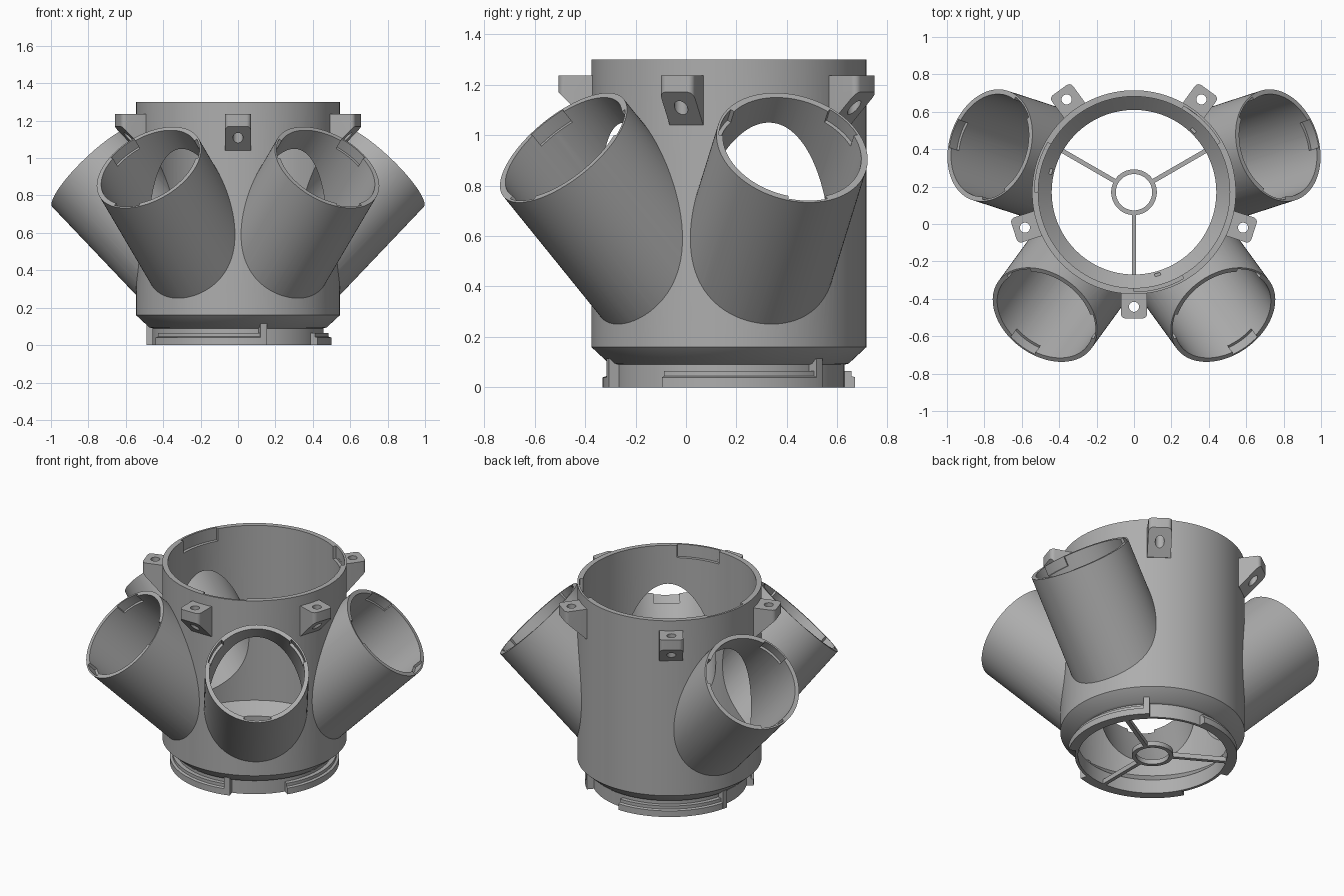
import bpy, bmesh, math
from mathutils import Matrix, Vector

cube = bpy.data.objects.get("Cube")
if cube:
    bpy.data.objects.remove(cube)

grey = bpy.data.materials.new("plain_grey")
grey.use_nodes = True
colour = (0.42, 0.42, 0.42, 1)
grey.diffuse_color = colour
grey.node_tree.nodes["Principled BSDF"].inputs["Base Color"].default_value = colour

BASE = Matrix.Translation((0, 0.17, 0))      # axis of the main drum
ARM_ANGLES = (18, -54, -126, 162)
BRACKET_ANGLES = (-90, -18, 54, 126, 198)
LOCKS = (0, 120, 240)


def finish(name, bm, matrix):
    bmesh.ops.recalc_face_normals(bm, faces=bm.faces)
    mesh = bpy.data.meshes.new(name)
    bm.to_mesh(mesh)
    bm.free()
    mesh.transform(matrix)
    mesh.materials.append(grey)
    ob = bpy.data.objects.new(name, mesh)
    bpy.context.collection.objects.link(ob)
    return ob


def revolve(name, profile, matrix=BASE, start=0, sweep=360, solid=False, steps=None):
    """Turn an (r, z) outline; solid fills the core, a short sweep gets end caps."""
    bm = bmesh.new()
    full = sweep == 360
    n = steps or (128 if full else max(2, int(sweep / 3)))
    rings = []
    for i in range(n if full else n + 1):
        a = math.radians(start + sweep * i / n)
        rings.append([bm.verts.new((r * math.cos(a), r * math.sin(a), z)) for r, z in profile])
    count = len(profile)
    for i in range(n):
        p, q = rings[i], rings[(i + 1) % len(rings)]
        for j in range(count - 1 if solid else count):
            k = (j + 1) % count
            bm.faces.new((p[j], q[j], q[k], p[k]))
    if solid:
        bm.faces.new([r[0] for r in rings])
        bm.faces.new([r[-1] for r in rings])
    elif not full:
        bm.faces.new(rings[0])
        bm.faces.new(rings[-1])
    return finish(name, bm, matrix)


def sector(name, r0, r1, z0, z1, start, sweep, matrix=BASE):
    return revolve(name, [(r0, z0), (r1, z0), (r1, z1), (r0, z1)], matrix, start, sweep)


def combine(target, other, operation):
    mod = target.modifiers.new("cut", 'BOOLEAN')
    mod.operation, mod.solver, mod.object = operation, 'EXACT', other
    bpy.context.view_layer.objects.active = target
    bpy.ops.object.modifier_apply(modifier=mod.name)
    bpy.data.objects.remove(other)


def spin(angle):
    return BASE @ Matrix.Rotation(math.radians(angle), 4, 'Z')


def arm_matrix(angle):
    """Local z runs up and out along the arm at 45 degrees."""
    local = Matrix(((0, -1, 1), (math.sqrt(2), 0, 0), (0, 1, 1))) * math.sqrt(0.5)
    return spin(angle) @ Matrix.Translation((0.25, 0, 0.39)) @ local.to_4x4()


# Drum and four slanted arms, joined as solids
drum = revolve("drum_with_arms", [(0.458, 0), (0.458, 0.09), (0.475, 0.095),
                                  (0.545, 0.16), (0.545, 1.3)], solid=True)
ARM_LENGTH = 0.792
for angle in ARM_ANGLES:
    arm = revolve("arm", [(0.307, 0), (0.307, ARM_LENGTH)], arm_matrix(angle),
                  solid=True, steps=96)
    combine(drum, arm, 'UNION')

# Hollow out the drum and arms
core = revolve("core", [(0.44, -0.1), (0.44, 0.09), (0.512, 0.16), (0.512, 1.4)], solid=True)
combine(drum, core, 'DIFFERENCE')
for angle in ARM_ANGLES:
    bore = revolve("bore", [(0.281, 0.01), (0.281, ARM_LENGTH + 0.1)], arm_matrix(angle),
                   solid=True, steps=96)
    combine(drum, bore, 'DIFFERENCE')

# Locking notches inside every mouth
for lock in LOCKS:
    notch = sector("notch", 0.48, 0.532, 1.22, 1.4, 30 + lock, 30)
    combine(drum, notch, 'DIFFERENCE')
    for angle in ARM_ANGLES:
        notch = sector("notch", 0.26, 0.297, ARM_LENGTH - 0.06, ARM_LENGTH + 0.1,
                       14 + lock, 32, arm_matrix(angle))
        combine(drum, notch, 'DIFFERENCE')
parts = [drum]

# Twist-lock ramps and stops around the base collar
for lock in LOCKS:
    parts.append(revolve("lock_ramp", [(0.45, 0), (0.5, 0), (0.5, 0.04), (0.485, 0.045),
                                       (0.485, 0.065), (0.45, 0.065)],
                         start=-32 + lock, sweep=77))
    parts.append(sector("lock_stop", 0.45, 0.5, 0, 0.115, 44 + lock, 4))

# Three-spoke support in the base
parts.append(revolve("hub_ring", [(0.097, 0), (0.122, 0), (0.122, 0.03), (0.097, 0.03)]))
for angle in (-90, 30, 150):
    bm = bmesh.new()
    bmesh.ops.create_cube(bm, size=1)
    bmesh.ops.scale(bm, vec=(0.34, 0.024, 0.03), verts=bm.verts)
    parts.append(finish("spoke", bm, spin(angle) @ Matrix.Translation((0.28, 0, 0.015))))

# Pierced brackets below the rim
for angle in BRACKET_ANGLES:
    bm = bmesh.new()
    side = [bm.verts.new((x, -0.07, z)) for x, z in
            ((0.53, 1.235), (0.675, 1.235), (0.675, 1.17), (0.545, 1.04), (0.53, 1.04))]
    face = bm.faces.new(side)
    grown = bmesh.ops.extrude_face_region(bm, geom=[face])["geom"]
    bmesh.ops.translate(bm, vec=Vector((0, 0.14, 0)),
                        verts=[v for v in grown if isinstance(v, bmesh.types.BMVert)])
    corners = [e for e in bm.edges if all(v.co.x > 0.67 for v in e.verts)
               and abs(e.verts[0].co.z - e.verts[1].co.z) > 0.01]
    bmesh.ops.bevel(bm, geom=corners, offset=0.025, segments=5, profile=0.5, affect='EDGES')
    bracket = finish("bracket", bm, spin(angle))
    hole = revolve("hole", [(0.027, 0.9), (0.027, 1.4)],
                   spin(angle) @ Matrix.Translation((0.613, 0, 0)), solid=True, steps=32)
    combine(bracket, hole, 'DIFFERENCE')
    parts.append(bracket)

# Smooth the round walls and keep the rims crisp
bpy.ops.object.select_all(action='DESELECT')
for part in parts:
    part.select_set(True)
bpy.context.view_layer.objects.active = drum
bpy.ops.object.shade_smooth_by_angle(angle=math.radians(30))
